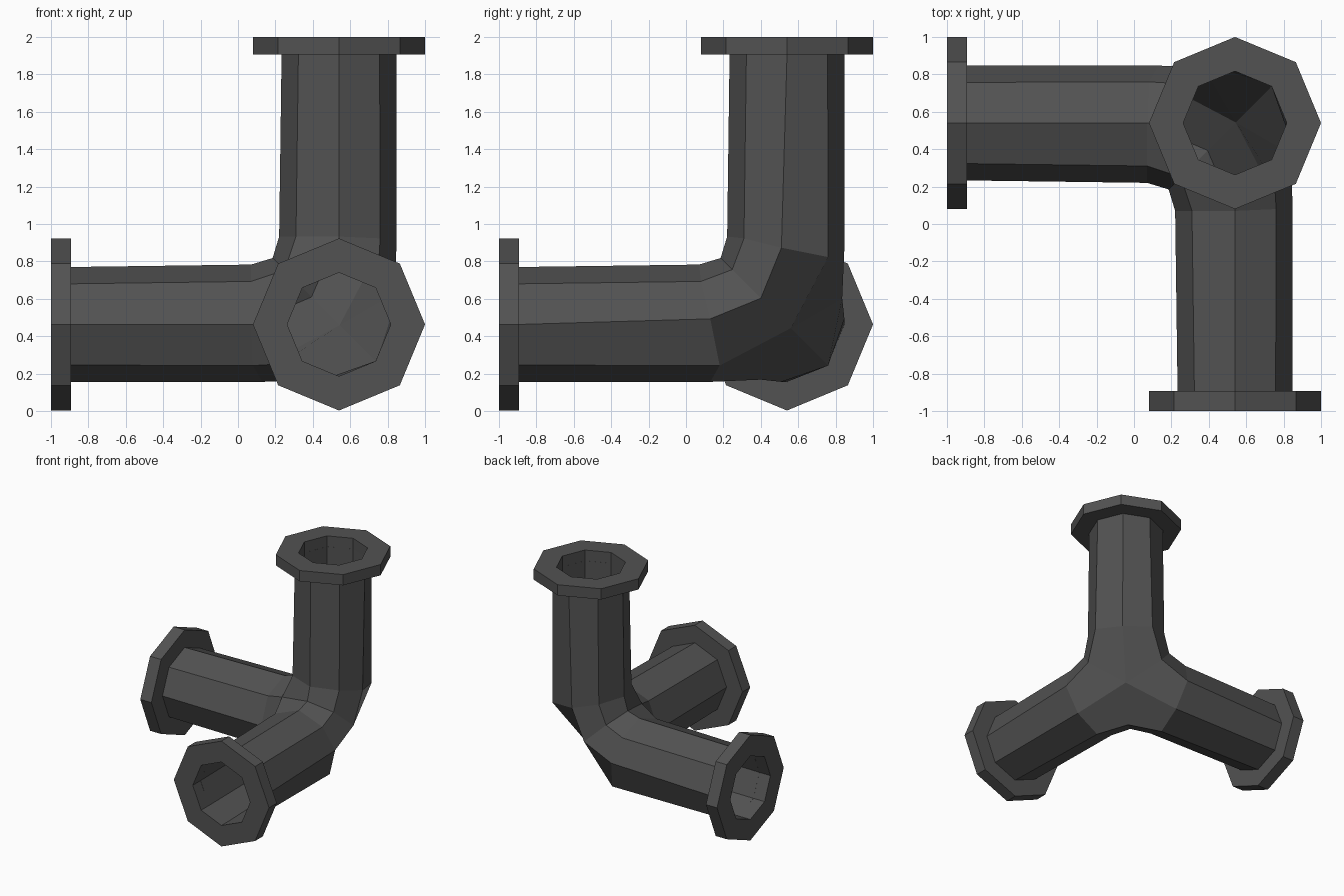
import bpy, bmesh, math

if "Cube" in bpy.data.objects:
    bpy.data.objects.remove(bpy.data.objects["Cube"])

CENTRE = (0.54, 0.54, 0.463)   # where the three pipe axes meet
FAR = (1.54, 1.54, 1.537)      # axis length of the -x, -y and +z arms
THICK = (0.107, 0.107, 0.094)  # flange thickness per arm
R_PIPE, R_HOLE, R_FLANGE = 0.307, 0.277, 0.46

grey = bpy.data.materials.new("dark grey iron")
grey.diffuse_color = (0.085, 0.085, 0.085, 1)
grey.use_nodes = True
grey.node_tree.nodes["Principled BSDF"].inputs["Base Color"].default_value = grey.diffuse_color


def place(p, arm):
    """Turn a point of the upright arm to the given arm, in world space."""
    q = [0, 0, 0]
    for i in range(3):
        q[(i + arm + 1) % 3] = p[i]
    return (CENTRE[0] - q[0], CENTRE[1] - q[1], CENTRE[2] + q[2])


def ring(r, h):
    return [(r * math.cos(k * math.pi / 4), r * math.sin(k * math.pi / 4), h)
            for k in range(8)]


def bridge(bm, rings, arm, closed=False):
    loops = [[bm.verts.new(place(p, arm)) for p in r] for r in rings]
    if closed:
        loops.append(loops[0])
    for lo, hi in zip(loops, loops[1:]):
        for k in range(8):
            n = (k + 1) % 8
            bm.faces.new((lo[k], lo[n], hi[n], hi[k]))


def finish(bm, name):
    bmesh.ops.remove_doubles(bm, verts=bm.verts[:], dist=0.0005)
    bmesh.ops.recalc_face_normals(bm, faces=bm.faces[:])
    me = bpy.data.meshes.new(name)
    bm.to_mesh(me)
    bm.free()
    me.materials.append(grey)
    ob = bpy.data.objects.new(name, me)
    bpy.context.collection.objects.link(ob)
    return ob


# Shared mitre line and start of the straight pipe, for the upright arm
mitre = [(.355, 0, .355), (.29, .29, .29), (0, .355, .355), (-.21, .293, .293),
         (-.295, .14, .14), (-.02, -.02, -.02), (.14, -.295, .14), (.293, -.21, .293)]
start = [(.32, 0, .47), (.23, .23, .47), (0, .32, .47), (-.22, .23, .46),
         (-.307, .03, .41), (-.22, -.22, .36), (.03, -.307, .41), (.23, -.22, .46)]

# Three-way hollow pipe
bm = bmesh.new()
for arm in range(3):
    axis = (2 + arm + 1) % 3
    bridge(bm, [mitre, start, ring(R_PIPE, FAR[axis] - THICK[axis])], arm)
pipe = finish(bm, "corner_pipe")
wall = pipe.modifiers.new("wall", 'SOLIDIFY')
wall.thickness = (R_PIPE - R_HOLE) * math.cos(math.pi / 8)
wall.offset = -1
wall.use_even_offset = True

# Octagonal end flanges
for arm, name in enumerate(("left_flange", "front_flange", "top_flange")):
    axis = (2 + arm + 1) % 3
    h1, h0 = FAR[axis], FAR[axis] - THICK[axis]
    bm = bmesh.new()
    bridge(bm, [ring(R_HOLE, h0), ring(R_FLANGE, h0),
                ring(R_FLANGE, h1), ring(R_HOLE, h1)], arm, closed=True)
    finish(bm, name)
